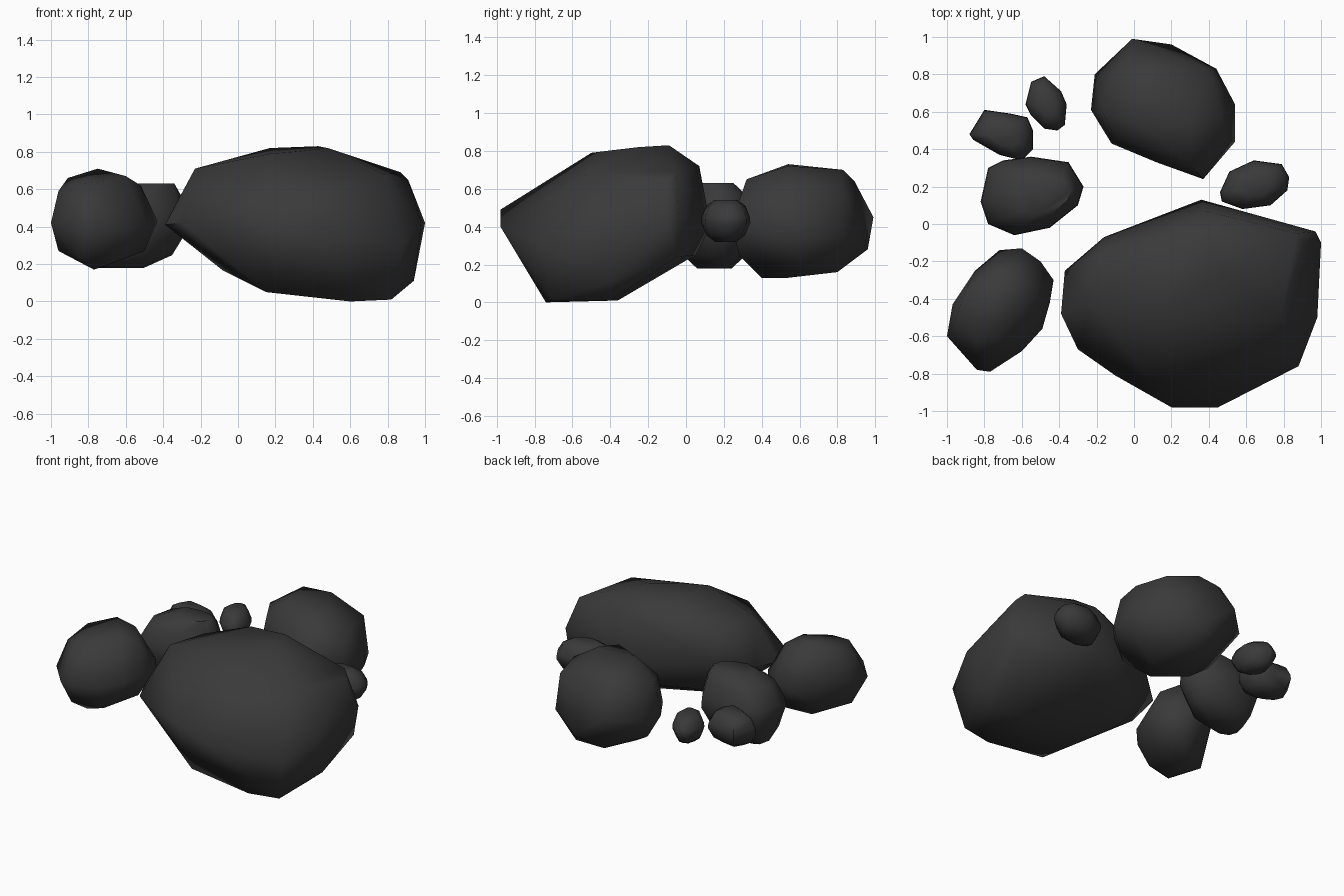
import bpy, bmesh, math

# dark stone colour
stone = bpy.data.materials.new("dark_stone")
stone.diffuse_color = (0.042, 0.042, 0.042, 1)


def hull_rock(name, points):
    """Faceted boulder: convex hull around its corner points."""
    bm = bmesh.new()
    for p in points:
        bm.verts.new(p)
    bmesh.ops.convex_hull(bm, input=bm.verts[:])
    loose = [v for v in bm.verts if not v.link_faces]
    bmesh.ops.delete(bm, geom=loose, context='VERTS')
    bmesh.ops.recalc_face_normals(bm, faces=bm.faces[:])
    mesh = bpy.data.meshes.new(name)
    bm.to_mesh(mesh)
    bm.free()
    ob = bpy.data.objects.new(name, mesh)
    bpy.context.collection.objects.link(ob)
    mesh.materials.append(stone)
    bpy.ops.object.select_all(action='DESELECT')
    ob.select_set(True)
    bpy.context.view_layer.objects.active = ob
    bpy.ops.object.shade_smooth_by_angle(angle=math.radians(60))


def pebble(name, outline, z0, z1, lean=(0, 0)):
    """Rounded stone: plan outline repeated in shrinking layers up and down."""
    cx = (min(p[0] for p in outline) + max(p[0] for p in outline)) / 2
    cy = (min(p[1] for p in outline) + max(p[1] for p in outline)) / 2
    mid, half = (z0 + z1) / 2, (z1 - z0) / 2
    layers = [(-1, 0.44), (-0.7, 0.78), (-0.1, 1), (0.2, 0.98), (0.72, 0.8), (1, 0.48)]
    pts = []
    for t, s in layers:
        for x, y in outline:
            pts.append((cx + (x - cx) * s + lean[0] * t * (1 - s) * 2,
                        cy + (y - cy) * s + lean[1] * t * (1 - s) * 2,
                        mid + half * t))
    hull_rock(name, pts)


# largest boulder: waist, crown, base
hull_rock("large_boulder", [
    (-.39, -.48, .41), (-.37, -.25, .45), (-.3, -.67, .42), (-.1, -.81, .42),
    (.2, -.98, .49), (.45, -.98, .4), (.88, -.76, .3), (.98, -.5, .42),
    (1, -.1, .42), (.97, -.04, .45), (.36, .13, .4), (-.16, -.07, .5),
    (-.23, -.43, .71), (-.16, -.15, .7), (0, -.12, .75), (.17, -.5, .79), (.17, -.1, .82),
    (.43, -.09, .83), (.48, -.25, .82), (.3, -.42, .8), (.87, -.05, .69), (.91, -.1, .65),
    (.78, -.51, .68), (.38, .07, .72), (-.08, -.32, .165), (.15, -.73, .05), (.6, -.74, 0),
    (.82, -.71, .01), (.82, -.4, .01), (.6, -.36, .01), (.94, -.4, .11),
    (.94, -.05, .24), (.4, .05, .25), (0, -.12, .25)])

# second boulder at the back
hull_rock("back_boulder", [
    (-.23, .61, .4), (-.21, .8, .42), (-.08, .9, .42), (-.01, .99, .45),
    (.2, .96, .28), (.44, .83, .35), (.54, .64, .36), (.54, .44, .36),
    (.37, .24, .42), (.12, .33, .4), (-.12, .43, .4),
    (.3, .32, .65), (.02, .54, .73), (.3, .54, .72), (-.05, .8, .7),
    (.15, .83, .7), (.41, .82, .61), (.06, .89, .64), (-.17, .6, .63),
    (-.1, .46, .6), (.47, .58, .62), (.49, .45, .57), (.2, .4, .13), (0, .54, .14),
    (.3, .54, .13), (.3, .8, .16), (.08, .8, .16), (.47, .6, .22),
    (.33, .28, .25), (-.12, .6, .22), (0, .42, .2)])

# front left boulder
hull_rock("front_left_boulder", [
    (-1, -.6, .42), (-.97, -.43, .45), (-.85, -.25, .42), (-.72, -.14, .42),
    (-.6, -.13, .45), (-.5, -.2, .45), (-.43, -.3, .43), (-.45, -.42, .42),
    (-.49, -.56, .42), (-.6, -.68, .4), (-.77, -.79, .42), (-.84, -.78, .42),
    (-.91, -.38, .66), (-.75, -.28, .71), (-.62, -.26, .67), (-.6, -.45, .67),
    (-.96, -.53, .59), (-.84, -.62, .63), (-.72, -.6, .64), (-.52, -.36, .62),
    (-.77, -.58, .17), (-.74, -.35, .18), (-.96, -.48, .27), (-.84, -.66, .23),
    (-.63, -.6, .22), (-.5, -.4, .27), (-.6, -.23, .24), (-.82, -.32, .25)])

# middle left stone and the smaller pebbles
pebble("left_stone", [(-.82, .12), (-.78, .3), (-.7, .34), (-.55, .36), (-.35, .33),
                      (-.27, .2), (-.3, .1), (-.45, -.02), (-.64, -.06), (-.78, 0)],
       .18, .63, (.07, 0))
pebble("back_left_pebble", [(-.88, .48), (-.8, .61), (-.66, .59), (-.57, .57), (-.54, .5),
                            (-.54, .4), (-.6, .34), (-.72, .37), (-.86, .45)], .29, .51)
pebble("small_back_pebble", [(-.58, .64), (-.55, .76), (-.48, .79), (-.39, .71), (-.36, .64),
                             (-.37, .53), (-.41, .5), (-.48, .51), (-.55, .58)], .31, .5)
pebble("right_pebble", [(.46, .17), (.51, .28), (.64, .34), (.79, .32), (.83, .25),
                        (.82, .18), (.73, .1), (.58, .08), (.47, .12)], .32, .54)
